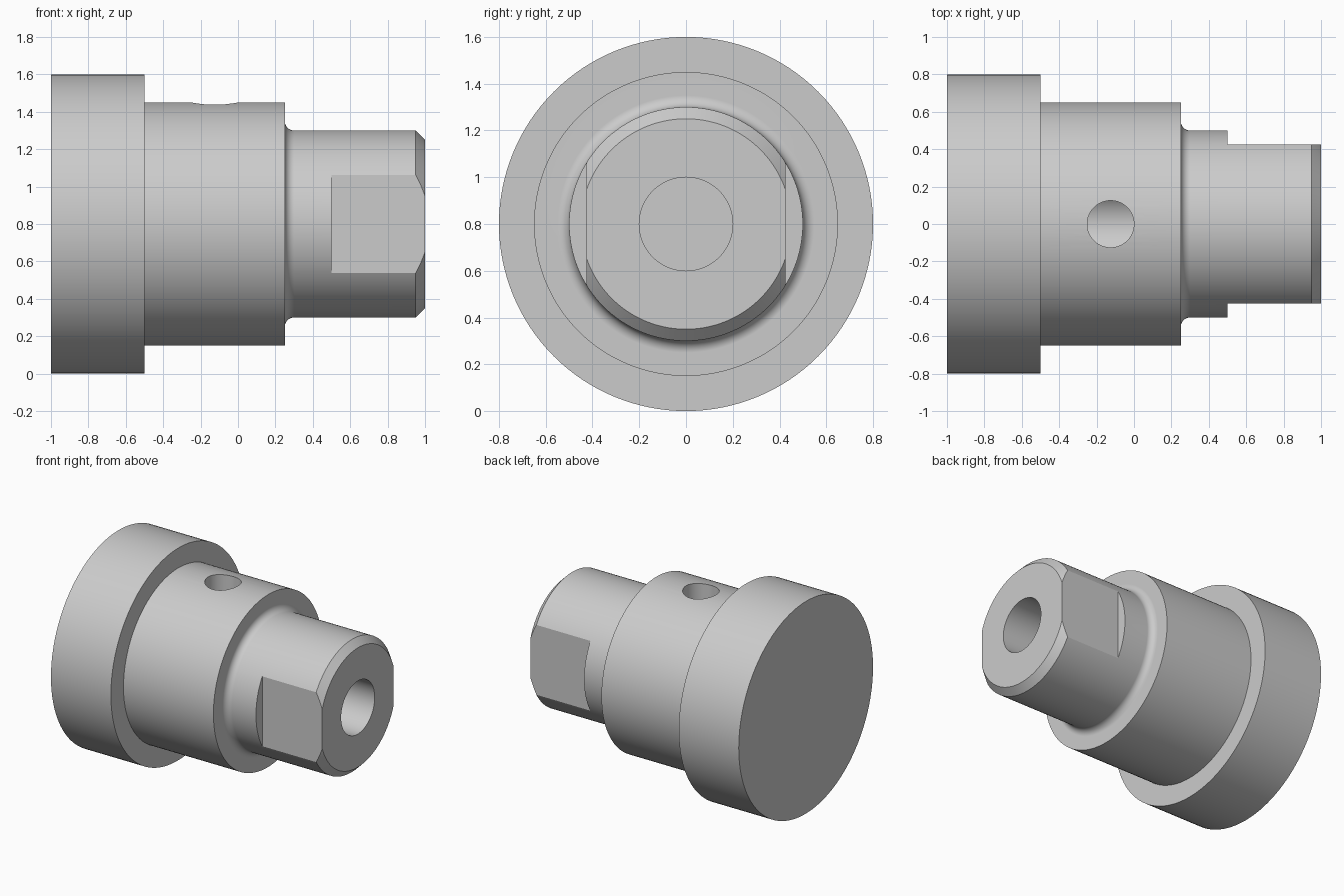
import bpy, bmesh
from math import sin, cos, pi, radians
from mathutils import Matrix, Vector

cube = bpy.data.objects.get("Cube")
if cube:
    bpy.data.objects.remove(cube, do_unlink=True)

AXIS_Z = 0.8
steel = bpy.data.materials.new("plain grey steel")
steel.use_nodes = True
grey = (0.6, 0.6, 0.6, 1)
steel.diffuse_color = grey
steel.node_tree.nodes["Principled BSDF"].inputs["Base Color"].default_value = grey


def to_object(bm, name):
    bmesh.ops.recalc_face_normals(bm, faces=bm.faces)
    mesh = bpy.data.meshes.new(name)
    bm.to_mesh(mesh)
    bm.free()
    mesh.materials.append(steel)
    obj = bpy.data.objects.new(name, mesh)
    bpy.context.collection.objects.link(obj)
    return obj


def lathe(name, profile, segments=128):
    """Turn an (x, radius) profile about the shaft axis and cap both ends."""
    bm = bmesh.new()
    rings = []
    for x, r in profile:
        angles = [2 * pi * i / segments for i in range(segments)]
        rings.append([bm.verts.new((x, r * cos(a), AXIS_Z + r * sin(a))) for a in angles])
    for a, b in zip(rings, rings[1:]):
        for i in range(segments):
            j = (i + 1) % segments
            bm.faces.new((a[i], a[j], b[j], b[i]))
    bm.faces.new(rings[0])
    bm.faces.new(rings[-1])
    return to_object(bm, name)


def cut(target, cutter):
    mod = target.modifiers.new(cutter.name, 'BOOLEAN')
    mod.operation = 'DIFFERENCE'
    mod.solver = 'EXACT'
    mod.object = cutter
    bpy.context.view_layer.objects.active = target
    bpy.ops.object.modifier_apply(modifier=mod.name)
    bpy.data.objects.remove(cutter, do_unlink=True)


# Turned body: flange, drum, filleted shoulder, neck, chamfered tip
fillet = 0.05
corner = [(0.25 + fillet * (1 - cos(a)), 0.5 + fillet * (1 - sin(a)))
          for a in (pi / 2 * i / 8 for i in range(9))]
shaft = lathe("stepped_shaft",
              [(-1, 0.8), (-0.5, 0.8), (-0.5, 0.65), (0.25, 0.65)]
              + corner + [(0.95, 0.5), (1, 0.45)])

# Wrench flats on both sides of the tip
for side in (-1, 1):
    bm = bmesh.new()
    size = Matrix.Diagonal((0.7, 0.3, 1.4, 1))
    place = Matrix.Translation((0.85, side * 0.575, AXIS_Z))
    bmesh.ops.create_cube(bm, size=1, matrix=place @ size)
    cut(shaft, to_object(bm, "flat_cutter"))

# Bore along the axis from the tip
cut(shaft, lathe("bore_cutter", [(-0.25, 0.2), (1.1, 0.2)], 96))

# Port drilled from the top down into the bore
bm = bmesh.new()
bmesh.ops.create_cone(bm, cap_ends=True, segments=64, radius1=0.125, radius2=0.125,
                      depth=0.8, matrix=Matrix.Translation((-0.125, 0, AXIS_Z + 0.4)))
cut(shaft, to_object(bm, "port_cutter"))

# Smooth round faces, crisp machined edges
bpy.ops.object.select_all(action='DESELECT')
shaft.select_set(True)
bpy.context.view_layer.objects.active = shaft
bpy.ops.object.shade_smooth_by_angle(angle=radians(25))
weighted = shaft.modifiers.new("Weighted normals", 'WEIGHTED_NORMAL')
weighted.keep_sharp = True
